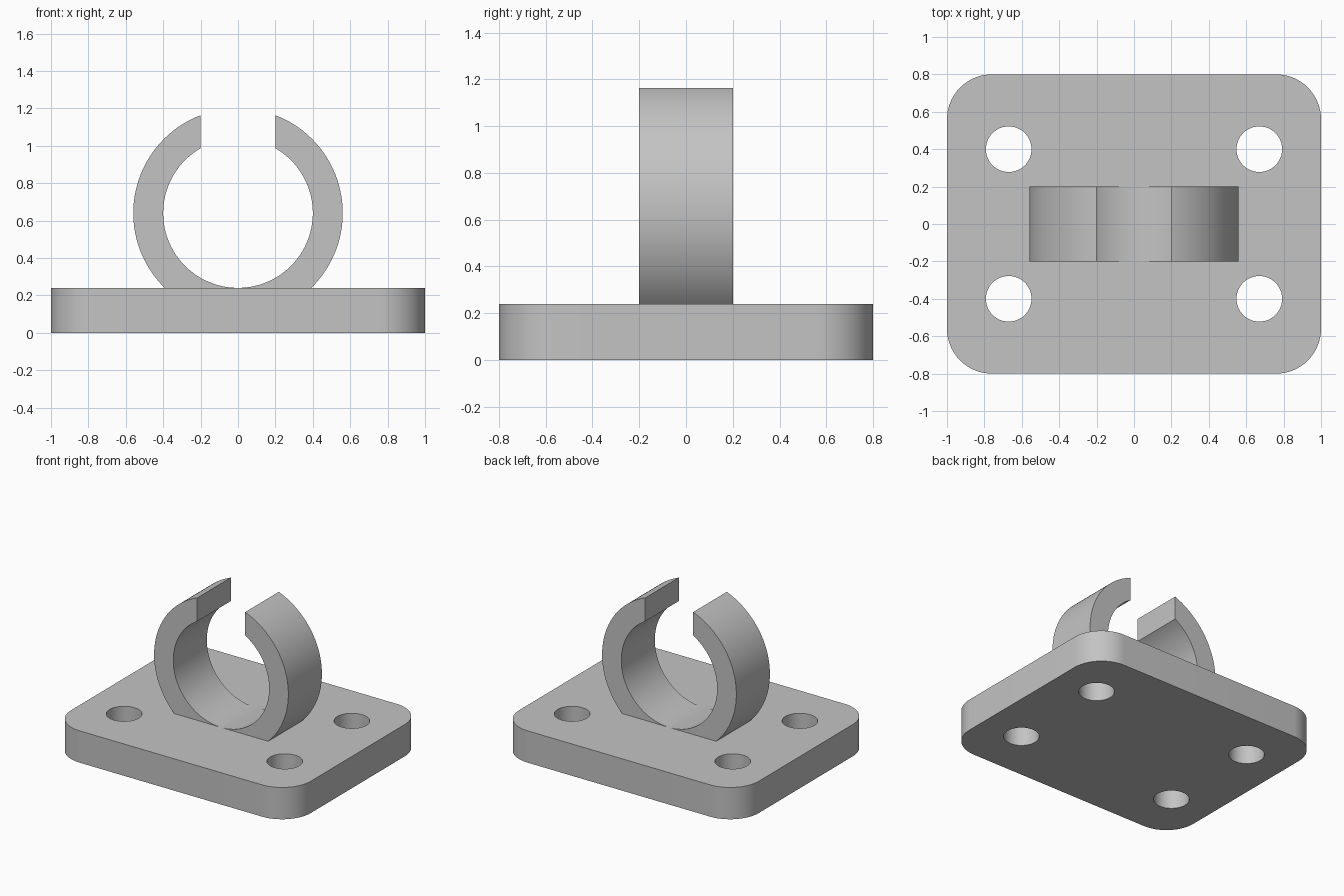
import bpy
from math import sin, cos, pi, radians, asin, sqrt

if "Cube" in bpy.data.objects:
    bpy.data.objects.remove(bpy.data.objects["Cube"], do_unlink=True)

# Single plain grey
GREY = (0.55, 0.55, 0.55, 1)
grey = bpy.data.materials.new("plain grey")
grey.use_nodes = True
grey.diffuse_color = GREY
grey.node_tree.nodes["Principled BSDF"].inputs["Base Color"].default_value = GREY

# Main dimensions
PLATE_X, PLATE_Y, PLATE_H, CORNER = 1.0, 0.8, 0.24, 0.24
HOLE_X, HOLE_Y, HOLE_R = 0.67, 0.4, 0.122
R_IN, R_OUT, HALF_WIDTH, HALF_GAP = 0.4, 0.56, 0.2, 0.2
RING_Z = PLATE_H + R_IN
EMBED = 0.02


def arc(cx, cy, r, start, end, n):
    """Points along a circular arc, angles in radians."""
    angles = [start + (end - start) * i / n for i in range(n + 1)]
    return [(cx + r * cos(a), cy + r * sin(a)) for a in angles]


def prism(name, outline, place, low, high):
    """Extrude a closed outline; place maps (u, v, depth) to a 3D point."""
    n = len(outline)
    verts = [place(u, v, d) for d in (low, high) for u, v in outline]
    faces = [list(range(n))[::-1], list(range(n, 2 * n))]
    faces += [(i, (i + 1) % n, (i + 1) % n + n, i + n) for i in range(n)]
    mesh = bpy.data.meshes.new(name)
    mesh.from_pydata(verts, [], faces)
    mesh.materials.append(grey)
    obj = bpy.data.objects.new(name, mesh)
    bpy.context.collection.objects.link(obj)
    return obj


def activate(obj):
    bpy.ops.object.select_all(action='DESELECT')
    obj.select_set(True)
    bpy.context.view_layer.objects.active = obj


def finish(obj):
    """Consistent outward normals and smooth shading with sharp edges."""
    activate(obj)
    bpy.ops.object.mode_set(mode='EDIT')
    bpy.ops.mesh.select_all(action='SELECT')
    bpy.ops.mesh.normals_make_consistent(inside=False)
    bpy.ops.object.mode_set(mode='OBJECT')
    bpy.ops.object.shade_smooth_by_angle(angle=radians(25))


# Base plate with rounded corners
outline = []
for k, (sx, sy) in enumerate([(1, 1), (-1, 1), (-1, -1), (1, -1)]):
    outline += arc(sx * (PLATE_X - CORNER), sy * (PLATE_Y - CORNER), CORNER,
                   k * pi / 2, (k + 1) * pi / 2, 16)
plate = prism("base_plate", outline, lambda u, v, d: (u, v, d), 0, PLATE_H)

# Four screw holes
for sx in (-1, 1):
    for sy in (-1, 1):
        circle = arc(sx * HOLE_X, sy * HOLE_Y, HOLE_R, 0, 2 * pi, 48)[:-1]
        cutter = prism("hole_cutter", circle, lambda u, v, d: (u, v, d),
                       -0.1, PLATE_H + 0.1)
        cutter.hide_render = True
        cut = plate.modifiers.new("screw_hole", 'BOOLEAN')
        cut.operation, cut.solver, cut.object = 'DIFFERENCE', 'EXACT', cutter
        activate(plate)
        bpy.ops.object.modifier_apply(modifier=cut.name)
        bpy.data.objects.remove(cutter, do_unlink=True)
finish(plate)

# Open clip ring: outer arc up to the gap, vertical cut, inner arc down
foot_x = sqrt(R_OUT ** 2 - R_IN ** 2)
tip_out = pi / 2 - asin(HALF_GAP / R_OUT)
tip_in = pi / 2 - asin(HALF_GAP / R_IN)
half = [(0, PLATE_H - EMBED), (foot_x, PLATE_H - EMBED)]
half += arc(0, RING_Z, R_OUT, -asin(R_IN / R_OUT), tip_out, 48)
half += arc(0, RING_Z, R_IN, tip_in, -pi / 2, 48)
for name, side in (("clip_arm_left", 1), ("clip_arm_right", -1)):
    arm = prism(name, half, lambda u, v, d: (side * u, d, v),
                -HALF_WIDTH, HALF_WIDTH)
    finish(arm)
